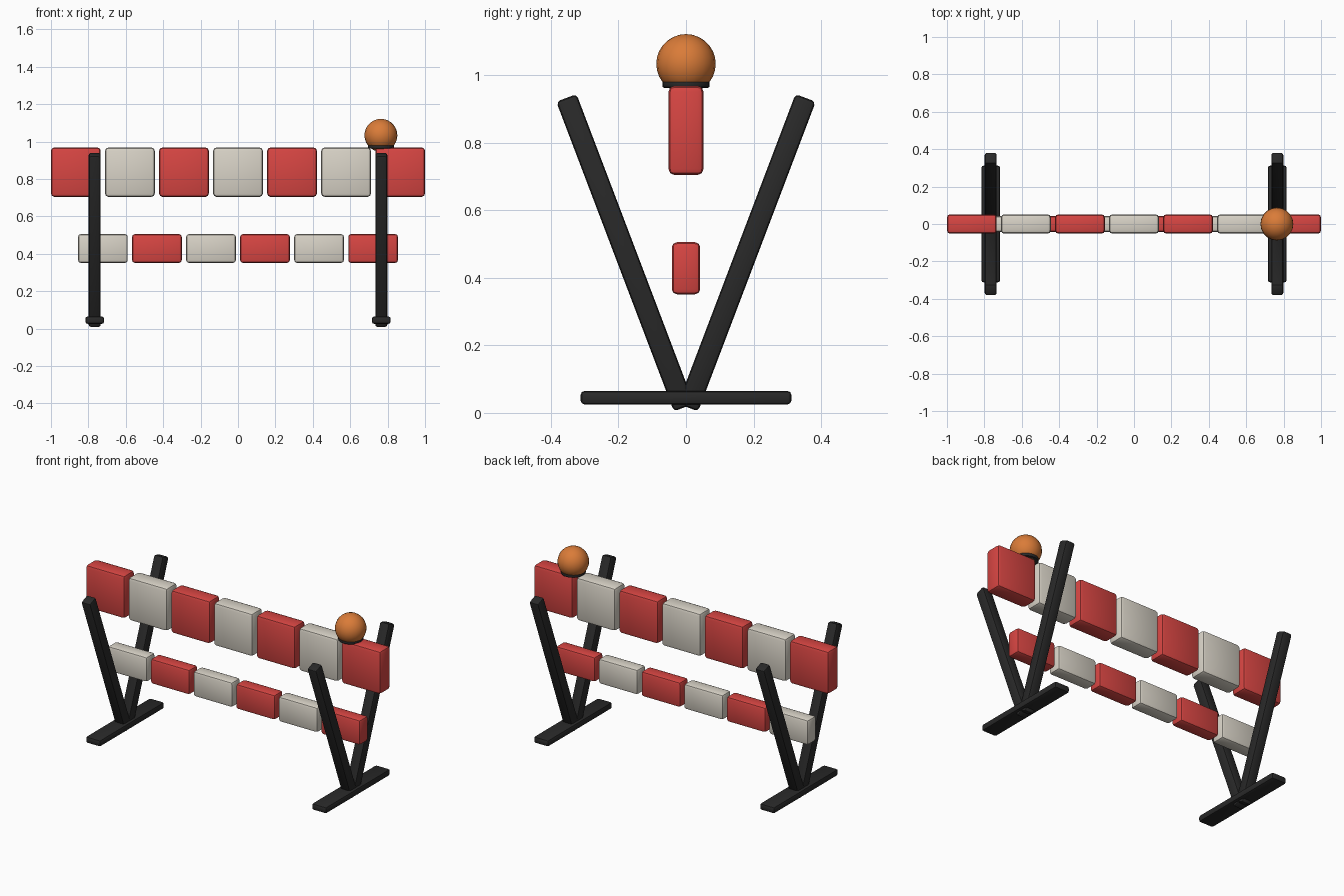
import bpy, bmesh, math
from mathutils import Matrix

if "Cube" in bpy.data.objects:
    bpy.data.objects.remove(bpy.data.objects["Cube"])


def material(name, rgb):
    m = bpy.data.materials.new(name)
    m.diffuse_color = (*rgb, 1)
    m.use_nodes = True
    m.node_tree.nodes["Principled BSDF"].inputs["Base Color"].default_value = m.diffuse_color
    return m


RED = material("red", (0.68, 0.06, 0.055))
WHITE = material("warm white", (0.69, 0.65, 0.57))
BLACK = material("black", (0.022, 0.022, 0.022))
ORANGE = material("orange", (0.70, 0.20, 0.04))


def finish(name, bm, mat, angle=35):
    me = bpy.data.meshes.new(name)
    bm.to_mesh(me)
    bm.free()
    me.materials.append(mat)
    ob = bpy.data.objects.new(name, me)
    bpy.context.collection.objects.link(ob)
    bpy.ops.object.select_all(action='DESELECT')
    bpy.context.view_layer.objects.active = ob
    ob.select_set(True)
    bpy.ops.object.shade_smooth_by_angle(angle=math.radians(angle))
    return ob


def box(name, size, centre, mat, bevel, tilt=0):
    bm = bmesh.new()
    bmesh.ops.create_cube(bm, size=1, matrix=Matrix.Diagonal((*size, 1)))
    bmesh.ops.bevel(bm, geom=bm.edges[:], offset=bevel, segments=2,
                    profile=0.5, affect='EDGES')
    bm.transform(Matrix.Translation(centre) @ Matrix.Rotation(tilt, 4, 'X'))
    return finish(name, bm, mat)


# striped boards: upper row of seven, lower row of six
PITCH, WIDTH = 0.289, 0.266
for i in range(7):
    box(f"upper_board_{i + 1}", (WIDTH, 0.104, 0.264),
        ((i - 3) * PITCH, 0, 0.836), WHITE if i % 2 else RED, 0.018)
for i in range(6):
    box(f"lower_board_{i + 1}", (WIDTH, 0.084, 0.154),
        ((i - 2.5) * PITCH, 0, 0.428), RED if i % 2 else WHITE, 0.015)

# V-shaped legs and flat feet on both sides
TILT = math.radians(20.8)
LENGTH = 0.98
for side, x in (("left", -0.766), ("right", 0.766)):
    for end, s in (("front", -1), ("back", 1)):
        mid = (x, s * (0.006 + math.sin(TILT) * LENGTH / 2),
               0.016 + math.cos(TILT) * LENGTH / 2)
        box(f"{side}_{end}_leg", (0.064, 0.064, LENGTH), mid, BLACK, 0.012, -s * TILT)
    box(f"{side}_foot", (0.10, 0.624, 0.04), (x, 0, 0.045), BLACK, 0.012)

# warning lamp and its mounting ring
bm = bmesh.new()
bmesh.ops.create_uvsphere(bm, u_segments=20, v_segments=14, radius=0.088,
                          matrix=Matrix.Translation((0.764, 0, 1.033)))
finish("warning_lamp", bm, ORANGE)

bm = bmesh.new()
bmesh.ops.create_cone(bm, cap_ends=True, segments=24, radius1=0.07, radius2=0.07,
                      depth=0.022, matrix=Matrix.Translation((0.764, 0, 0.973)))
rims = [e for e in bm.edges if abs(e.verts[0].co.z - e.verts[1].co.z) < 1e-5]
bmesh.ops.bevel(bm, geom=rims, offset=0.006, segments=2, profile=0.5, affect='EDGES')
finish("lamp_base", bm, BLACK)
